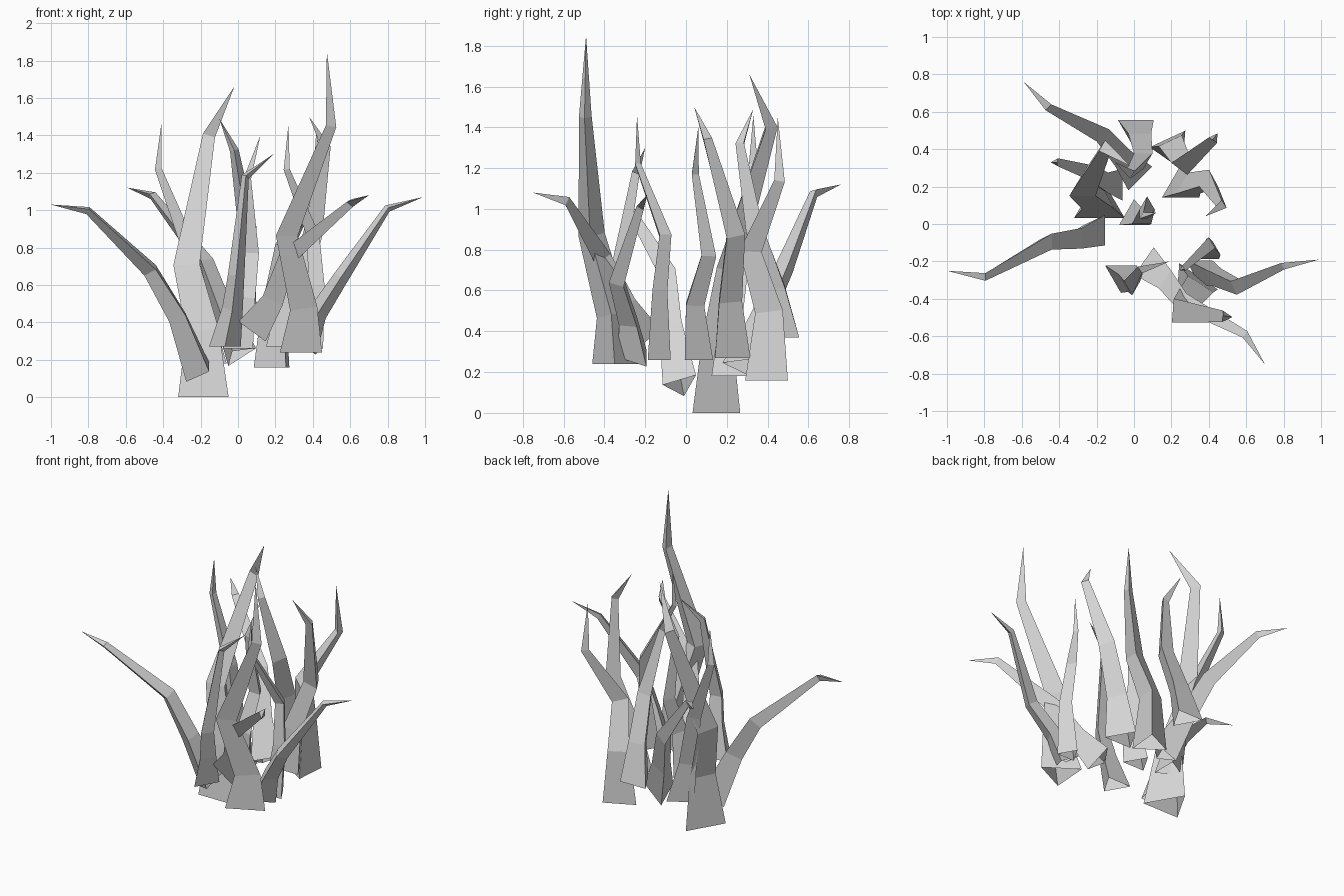
import bpy, bmesh, math
from mathutils import Vector

cube = bpy.data.objects.get("Cube")
if cube:
    bpy.data.objects.remove(cube, do_unlink=True)

# Single stone-grey material
grey = bpy.data.materials.new("pale_grey")
grey.use_nodes = True
GREY = (0.67, 0.67, 0.67, 1)
grey.diffuse_color = GREY
grey.node_tree.nodes["Principled BSDF"].inputs["Base Color"].default_value = GREY

UP = Vector((0, 0, 1))
TAPER = (1, 0.65, 0.52, 0.25)


def tendril(name, side, azimuth, *path):
    """Three-sided tapering stalk, open at the foot, ending in a pointed tip."""
    pts = [Vector(p) for p in path]
    a = math.radians(azimuth)
    facing = Vector((math.cos(a), math.sin(a), 0))
    # Upright stalks stand on a level foot, splayed ones on a tilted foot
    lean = (pts[3] - pts[0]).normalized()
    foot = UP if lean.angle(UP) < math.radians(20) else lean
    bm = bmesh.new()
    rings = []
    for i, taper in enumerate(TAPER):
        if i == 0:
            n = foot
        else:
            n = ((pts[i] - pts[i - 1]).normalized()
                 + (pts[i + 1] - pts[i]).normalized()).normalized()
        u = (facing - n * facing.dot(n)).normalized()
        v = n.cross(u)
        r = side * taper / math.sqrt(3)
        rings.append([bm.verts.new(pts[i] + r * (u * math.cos(t) + v * math.sin(t)))
                      for t in (math.tau * k / 3 for k in range(3))])
    tip = bm.verts.new(pts[4])
    for low, high in zip(rings, rings[1:]):
        for k in range(3):
            j = (k + 1) % 3
            bm.faces.new((low[k], low[j], high[j], high[k]))
    for k in range(3):
        bm.faces.new((rings[-1][k], rings[-1][(k + 1) % 3], tip))
    mesh = bpy.data.meshes.new(name)
    bm.to_mesh(mesh)
    bm.free()
    mesh.materials.append(grey)
    obj = bpy.data.objects.new(name, mesh)
    bpy.context.collection.objects.link(obj)


# Right-hand cluster
tendril("right_splayed_tendril", .17, 180, (-.195, -.025, .135), (-.31, -.075, .43),
        (-.46, -.09, .68), (-.8, -.28, 1), (-1, -.25, 1.03))
tendril("right_tall_tendril", .27, 90, (-.185, .11, 0), (-.19, .13, .35),
        (-.275, .19, .7), (-.155, .41, 1.4), (-.02, .31, 1.66))
tendril("right_rear_splayed_tendril", .18, 135, (.005, .275, .225), (-.08, .37, .45),
        (-.18, .49, .72), (-.46, .63, 1.08), (-.59, .76, 1.12))
tendril("right_rear_tendril", .17, 180, (-.11, .21, .18), (-.17, .22, .45),
        (-.25, .27, .8), (-.42, .33, 1.22), (-.41, .33, 1.46))

# Middle cluster
tendril("middle_tendril", .16, 90, (0, .04, .26), (.04, .03, .53),
        (.07, .1, .77), (.05, .04, 1.17), (.12, .06, 1.4))
tendril("front_middle_tendril", .17, 270, (-.07, -.27, .27), (-.03, -.3, .47),
        (-.01, -.33, .65), (.04, -.24, 1.18), (.19, -.2, 1.3))
tendril("rear_middle_tendril", .19, 270, (.01, .5, .37), (.03, .45, .61),
        (.05, .35, .9), (-.02, .27, 1.32), (-.1, .33, 1.49))

# Left rear cluster
tendril("left_rear_tendril", .21, 295, (.205, .4, .16), (.21, .41, .5),
        (.26, .32, .8), (.43, .46, 1.14), (.42, .45, 1.45))
tendril("left_middle_tendril", .2, 90, (.25, .2, .27), (.29, .2, .55),
        (.4, .23, .87), (.47, .1, 1.34), (.38, .04, 1.5))

# Left front cluster
tendril("left_tall_tendril", .25, 116, (.305, -.34, .24), (.33, -.36, .48),
        (.245, -.465, .87), (.49, -.495, 1.45), (.475, -.49, 1.85))
tendril("left_front_tendril", .13, 90, (.39, -.15, .26), (.42, -.14, .6),
        (.4, -.11, .87), (.26, -.24, 1.22), (.27, -.24, 1.46))
tendril("left_front_splayed_tendril", .18, -35, (.085, -.22, .37), (.19, -.31, .53),
        (.27, -.42, .76), (.6, -.59, 1.04), (.7, -.75, 1.08))
tendril("left_splayed_tendril", .16, -90, (.35, -.24, .27), (.42, -.27, .44),
        (.55, -.33, .64), (.8, -.22, 1.01), (.99, -.19, 1.07))
